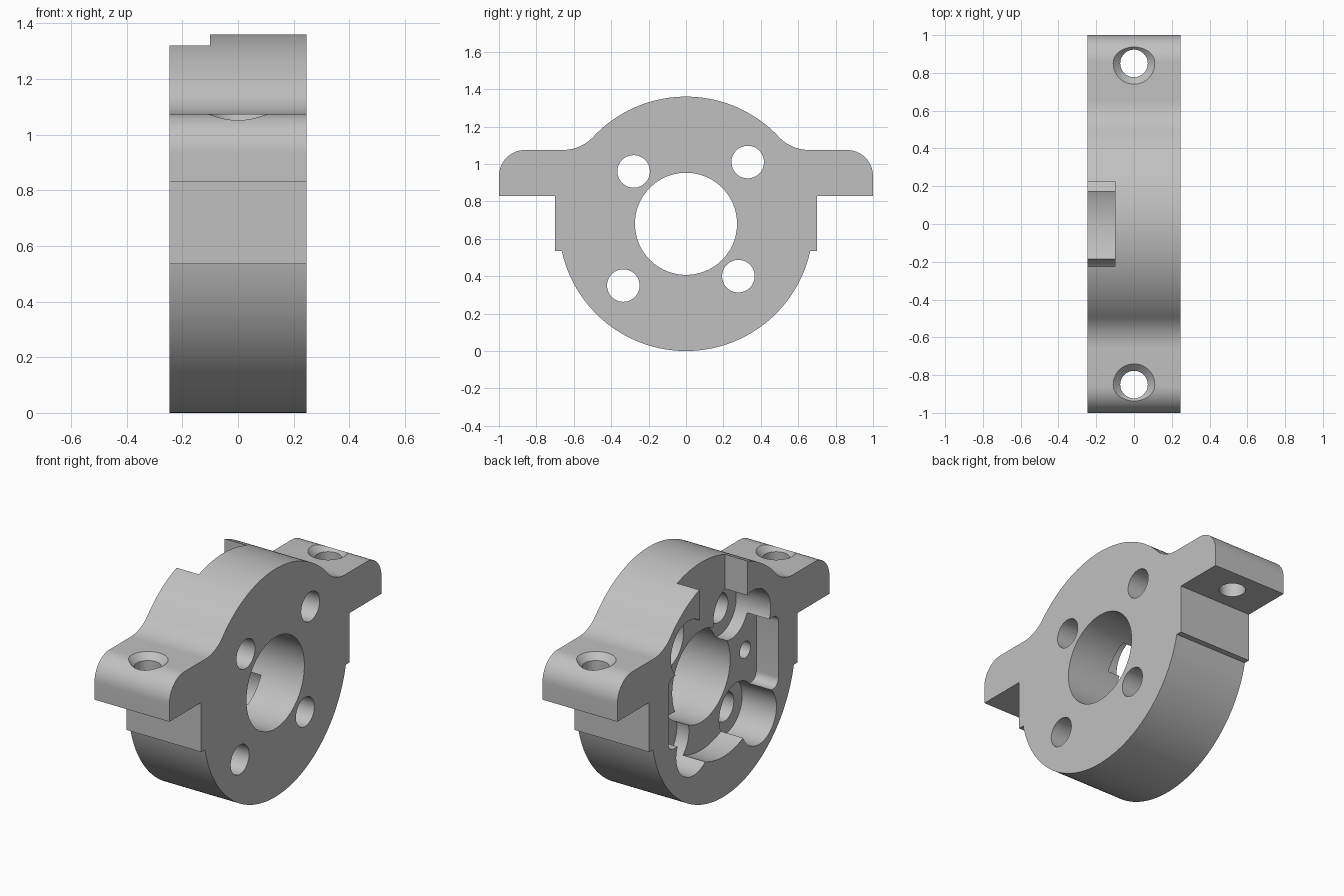
import bpy, bmesh
from math import sin, cos, pi, sqrt, atan2, radians
from mathutils import Matrix

cube = bpy.data.objects.get("Cube")
if cube:
    bpy.data.objects.remove(cube, do_unlink=True)

HALF = 0.247        # half thickness along x
CZ = 0.68           # bore axis height
R = 0.68            # body radius
FLOOR = -0.10       # recess floor
BORE_FLOOR = -0.02  # counterbore floor

grey = bpy.data.materials.new("light_grey")
grey.use_nodes = True
grey.diffuse_color = (0.53, 0.53, 0.53, 1)
grey.node_tree.nodes["Principled BSDF"].inputs["Base Color"].default_value = (0.53, 0.53, 0.53, 1)


def arc(cy, cz, r, a0, a1, n):
    return [(cy + r * cos(a0 + (a1 - a0) * i / n), cz + r * sin(a0 + (a1 - a0) * i / n))
            for i in range(n + 1)]


def finish(name, bm):
    bmesh.ops.recalc_face_normals(bm, faces=bm.faces[:])
    mesh = bpy.data.meshes.new(name)
    bm.to_mesh(mesh)
    bm.free()
    ob = bpy.data.objects.new(name, mesh)
    bpy.context.collection.objects.link(ob)
    mesh.materials.append(grey)
    return ob


def prism(name, points, x0, x1):
    """Extrude a (y, z) outline along x."""
    bm = bmesh.new()
    face = bm.faces.new([bm.verts.new((x0, y, z)) for y, z in points])
    out = bmesh.ops.extrude_face_region(bm, geom=[face])
    verts = [v for v in out["geom"] if isinstance(v, bmesh.types.BMVert)]
    bmesh.ops.translate(bm, verts=verts, vec=(x1 - x0, 0, 0))
    return finish(name, bm)


def disc(name, y, z, r, x0, x1, n=64):
    return prism(name, arc(y, z, r, 0, 2 * pi, n)[:-1], x0, x1)


def upright_cone(name, y, r0, r1, z0, z1):
    bm = bmesh.new()
    bmesh.ops.create_cone(bm, cap_ends=True, segments=48, radius1=r0, radius2=r1, depth=z1 - z0,
                          matrix=Matrix.Translation((0, y, (z0 + z1) / 2)))
    return finish(name, bm)


def rounded_box(y, z, r):
    """Rounded rectangle outline centred on the bore axis."""
    pts = []
    for k, (sy, sz) in enumerate([(1, 1), (-1, 1), (-1, -1), (1, -1)]):
        pts += arc(sy * (y - r), CZ + sz * (z - r), r, k * pi / 2, (k + 1) * pi / 2, 8)
    return pts


# Body outline: right half, then mirrored
EAR_TOP, EAR_BOTTOM, STEP_Y, STEP_Z = 1.075, 0.83, 0.70, 0.535
FIL, ROUND = 0.22, 0.14
fil_z = EAR_TOP + FIL
fil_y = sqrt((R + FIL) ** 2 - (fil_z - CZ) ** 2)
touch = atan2(fil_z - CZ, fil_y)
low = atan2(STEP_Z - CZ, sqrt(R * R - (STEP_Z - CZ) ** 2))
half = arc(0, CZ, R, -pi / 2, low, 40)
half += [(STEP_Y, STEP_Z), (STEP_Y, EAR_BOTTOM), (1, EAR_BOTTOM)]
half += arc(1 - ROUND, EAR_TOP - ROUND, ROUND, 0, pi / 2, 14)
half += arc(fil_y, fil_z, FIL, -pi / 2, touch - pi, 14)
half += arc(0, CZ, R, touch, pi / 2, 28)[1:]
outline = half + [(-y, z) for y, z in reversed(half[1:-1])]
body = prism("mount_body", outline, -HALF, HALF)

# Bore and recess cutters
OUT = -HALF - 0.1
cutters = [
    disc("bore_cutter", 0, CZ, 0.273, OUT, -OUT, 96),
    disc("recess_cutter", 0, CZ, 0.44, OUT, FLOOR, 96),
    prism("side_recess_cutter", rounded_box(0.52, 0.215, 0.05), OUT, FLOOR),
    prism("notch_cutter", [(-0.226, CZ), (0.226, CZ), (0.226, 1.5), (-0.226, 1.5)], OUT, FLOOR),
]
# Four counterbored screw holes
for y, dz in [(-0.28, 0.28), (0.33, 0.33), (-0.335, -0.33), (0.28, -0.28)]:
    cutters.append(disc("counterbore_cutter", y, CZ + dz, 0.165, OUT, BORE_FLOOR))
    cutters.append(disc("screw_hole_cutter", y, CZ + dz, 0.087, OUT, -OUT, 48))
# Blind pin holes and countersunk ear holes
for s in (-1, 1):
    cutters.append(disc("pin_hole_cutter", s * 0.415, CZ, 0.05, OUT, 0.05, 32))
    cutters.append(upright_cone("ear_hole_cutter", s * 0.85, 0.073, 0.073, 0.7, 1.3))
    cutters.append(upright_cone("countersink_cutter", s * 0.85, 0.07, 0.15, 1.035, 1.115))

bpy.context.view_layer.objects.active = body
for cutter in cutters:
    cutter.hide_render = True
    mod = body.modifiers.new("cut", 'BOOLEAN')
    mod.operation = 'DIFFERENCE'
    mod.solver = 'EXACT'
    mod.object = cutter
    bpy.ops.object.modifier_apply(modifier=mod.name)
    bpy.data.objects.remove(cutter, do_unlink=True)

bpy.ops.object.select_all(action='DESELECT')
body.select_set(True)
bpy.ops.object.shade_smooth_by_angle(angle=radians(25))
